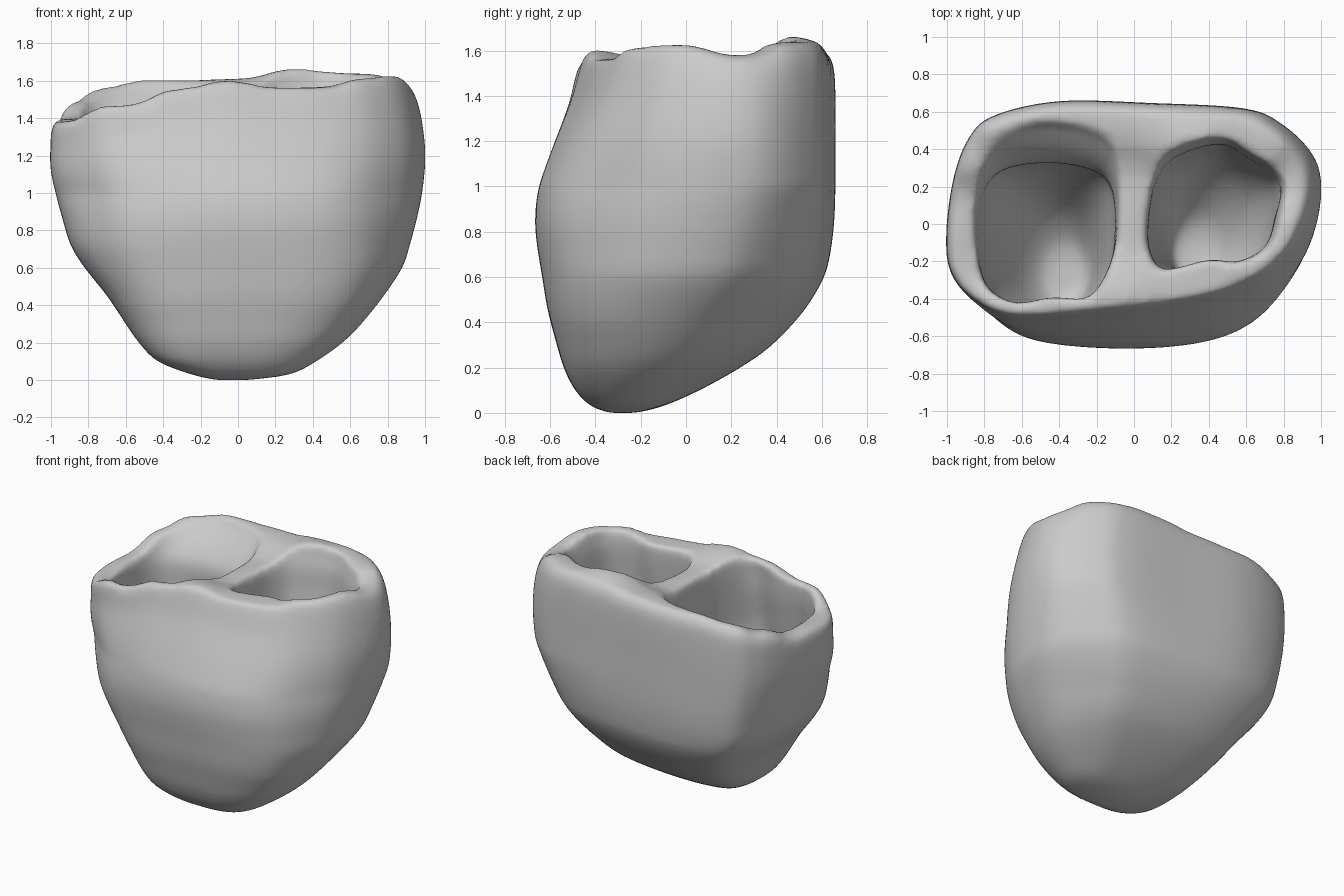
import bpy, bmesh
from math import cos, sin, tau
from mathutils import Vector


def spline(points, steps, closed):
    """Catmull-Rom resampling of tuples of any length."""
    n, out = len(points), []
    for i in range(n if closed else n - 1):
        ids = [i - 1, i, i + 1, i + 2]
        a, b, c, d = [Vector(points[k % n if closed else min(max(k, 0), n - 1)]) for k in ids]
        for s in range(steps):
            t = s / steps
            out.append(0.5 * (2 * b + (c - a) * t + (2 * a - 5 * b + 4 * c - d) * t * t
                              + (3 * b - a - 3 * c + d) * t ** 3))
    if not closed:
        out.append(Vector(points[-1]))
    return out


def unit_plan(outline):
    """Resample an outline and scale it to the unit square."""
    plan = spline(outline, 5, True)
    lo = [min(p[k] for p in plan) for k in (0, 1)]
    hi = [max(p[k] for p in plan) for k in (0, 1)]
    return [Vector([(p[k] - lo[k]) / (hi[k] - lo[k]) for k in (0, 1)]) for p in plan]


def oval(n, start, turn):
    return [(cos(start + turn * tau * i / n), sin(start + turn * tau * i / n)) for i in range(n)]


def loft(name, plans, levels, height=None):
    """Fit blended plans [(z, outline)] into the box (z, x0, x1, y0, y1) of each level."""
    plans = [(z, unit_plan(o)) for z, o in plans]
    rings = []
    for z, x0, x1, y0, y1 in spline(levels, 3, False):
        unit = plans[0][1]
        for (za, a), (zb, b) in zip(plans, plans[1:]):
            if z > za:
                t = min(1, (z - za) / (zb - za))
                unit = [p.lerp(q, t) for p, q in zip(a, b)]
        ring = []
        for u, v in unit:
            x, y = x0 + u * (x1 - x0), y0 + v * (y1 - y0)
            zz = z
            if height and z > 1.0:
                zz = 1.0 + (z - 1.0) * (height(x, y) - 1.0) / 0.6
            ring.append(Vector((x, y, zz)))
        rings.append(ring)
    if height:
        # closing rings of the top follow the wavy rim
        last = rings[-1]
        mid = sum(last, Vector()) / len(last)
        for s in (0.9, 0.8, 0.65, 0.5, 0.35, 0.2, 0.05):
            ring = []
            for p in last:
                q = mid.lerp(p, s)
                q.z = height(q.x, q.y)
                ring.append(q)
            rings.append(ring)
    bm = bmesh.new()
    vs = [[bm.verts.new(p) for p in r] for r in rings]
    n = len(rings[0])
    for a, b in zip(vs, vs[1:]):
        for i in range(n):
            j = (i + 1) % n
            bm.faces.new((a[i], a[j], b[j], b[i]))
    bm.faces.new(vs[0][::-1])
    bm.faces.new(vs[-1])
    bmesh.ops.recalc_face_normals(bm, faces=bm.faces)
    mesh = bpy.data.meshes.new(name)
    bm.to_mesh(mesh)
    bm.free()
    obj = bpy.data.objects.new(name, mesh)
    bpy.context.collection.objects.link(obj)
    return obj


# Heights of the rim around the edge and across the dividing wall
rim = [(-0.95, -0.25, 1.38), (-0.96, 0.1, 1.39), (-0.88, 0.4, 1.48), (-0.74, 0.52, 1.57),
       (-0.5, 0.58, 1.61), (0, 0.58, 1.61), (0.3, 0.47, 1.68), (0.7, 0.47, 1.64),
       (0.3, 0.62, 1.62), (0.9, 0.25, 1.57), (0.85, -0.05, 1.63), (0.7, -0.22, 1.62),
       (0.45, -0.32, 1.56), (0.2, -0.38, 1.56), (-0.05, -0.4, 1.61), (-0.3, -0.45, 1.56),
       (-0.6, -0.46, 1.47), (0, -0.1, 1.53), (0, 0.2, 1.53)]


def rim_height(x, y):
    w = [1 / ((x - a) ** 2 + (y - b) ** 2 + 0.02) ** 2 for a, b, _ in rim]
    return sum(k * p[2] for k, p in zip(w, rim)) / sum(w)


# Outer body: plans near the tip, at the middle and at the rim
back = [(-1, -0.05), (-0.96, 0.25), (-0.88, 0.46), (-0.75, 0.58), (-0.4, 0.66), (0.1, 0.65),
        (0.6, 0.62), (0.8, 0.53), (0.95, 0.38), (1, 0.22)]
tip_plan = [(-1, -0.05), (-0.98, 0.25), (-0.9, 0.48), (-0.75, 0.6), (-0.4, 0.66), (0.05, 0.65),
            (0.5, 0.58), (0.73, 0.44), (0.9, 0.26), (0.98, 0.1), (0.99, -0.1), (0.92, -0.32),
            (0.74, -0.52), (0.4, -0.63), (-0.1, -0.655), (-0.6, -0.63), (-0.87, -0.5), (-0.98, -0.3)]
mid_plan = back + [(0.98, -0.02), (0.88, -0.25), (0.65, -0.5), (0.36, -0.62), (-0.1, -0.655),
                   (-0.58, -0.6), (-0.82, -0.45), (-0.97, -0.27)]
rim_plan = back + [(0.96, 0.03), (0.86, -0.16), (0.65, -0.31), (0.36, -0.4), (-0.1, -0.46),
                   (-0.62, -0.5), (-0.85, -0.42), (-0.98, -0.27)]
body = loft("heart_body", [(0.4, tip_plan), (1.0, mid_plan), (1.6, rim_plan)], [
    (0.0, -0.12, 0.06, -0.34, -0.22), (0.03, -0.25, 0.28, -0.42, -0.1),
    (0.1, -0.43, 0.42, -0.49, 0.06), (0.2, -0.53, 0.56, -0.54, 0.24),
    (0.3, -0.6, 0.66, -0.57, 0.38), (0.45, -0.7, 0.78, -0.61, 0.52),
    (0.6, -0.82, 0.88, -0.635, 0.61), (0.72, -0.895, 0.92, -0.655, 0.64),
    (0.85, -0.935, 0.955, -0.667, 0.655), (1.0, -0.975, 0.985, -0.65, 0.66),
    (1.2, -1.003, 1.003, -0.595, 0.66), (1.4, -1.003, 0.985, -0.53, 0.66),
    (1.54, -0.995, 0.95, -0.5, 0.65), (1.6, -0.97, 0.91, -0.48, 0.61)], rim_height)

# Large left chamber: narrows to a rounded floor, sloping shelf at its back lip
left_plan = [(-0.86, 0), (-0.82, -0.3), (-0.66, -0.42), (-0.45, -0.4), (-0.25, -0.4),
             (-0.13, -0.22), (-0.1, 0), (-0.12, 0.2), (-0.22, 0.29), (-0.45, 0.33),
             (-0.7, 0.3), (-0.82, 0.2)]
left = loft("left_chamber_cutter", [(0.45, oval(12, tau / 2, 1)), (1.1, left_plan)], [
    (0.36, -0.44, -0.3, -0.38, -0.18), (0.4, -0.52, -0.24, -0.44, -0.06),
    (0.55, -0.63, -0.2, -0.49, 0.1), (0.85, -0.76, -0.15, -0.5, 0.26),
    (1.1, -0.82, -0.11, -0.47, 0.33), (1.32, -0.84, -0.1, -0.43, 0.33),
    (1.46, -0.86, -0.09, -0.42, 0.42), (1.62, -0.87, -0.07, -0.41, 0.56),
    (1.9, -0.87, -0.07, -0.41, 0.56)])

# Smaller right chamber, tapering to a rounded floor
right_plan = [(0.07, 0.05), (0.11, 0.24), (0.21, 0.36), (0.45, 0.43), (0.6, 0.36), (0.78, 0.23),
              (0.76, 0.05), (0.7, -0.12), (0.55, -0.2), (0.4, -0.19), (0.15, -0.24), (0.07, -0.12)]
right = loft("right_chamber_cutter", [(0.6, oval(12, tau / 2, -1)), (1.3, right_plan)], [
    (0.42, 0.24, 0.38, -0.24, -0.08), (0.48, 0.19, 0.49, -0.31, 0.06),
    (0.7, 0.15, 0.66, -0.34, 0.26), (0.95, 0.11, 0.75, -0.3, 0.37),
    (1.3, 0.08, 0.78, -0.26, 0.42), (1.5, 0.07, 0.79, -0.24, 0.43),
    (1.64, 0.04, 0.82, -0.25, 0.46), (1.9, 0.04, 0.82, -0.25, 0.46)])

# Hollow the chambers, then fuse and round the lips
for cutter in (left, right):
    cutter.hide_render = True
    cutter.hide_viewport = True
    cut = body.modifiers.new("hollow", "BOOLEAN")
    cut.operation = "DIFFERENCE"
    cut.solver = "EXACT"
    cut.object = cutter
remesh = body.modifiers.new("fuse", "REMESH")
remesh.mode = "VOXEL"
remesh.voxel_size = 0.02
remesh.use_smooth_shade = True
soft = body.modifiers.new("round", "SMOOTH")
soft.factor = 0.5
soft.iterations = 14
